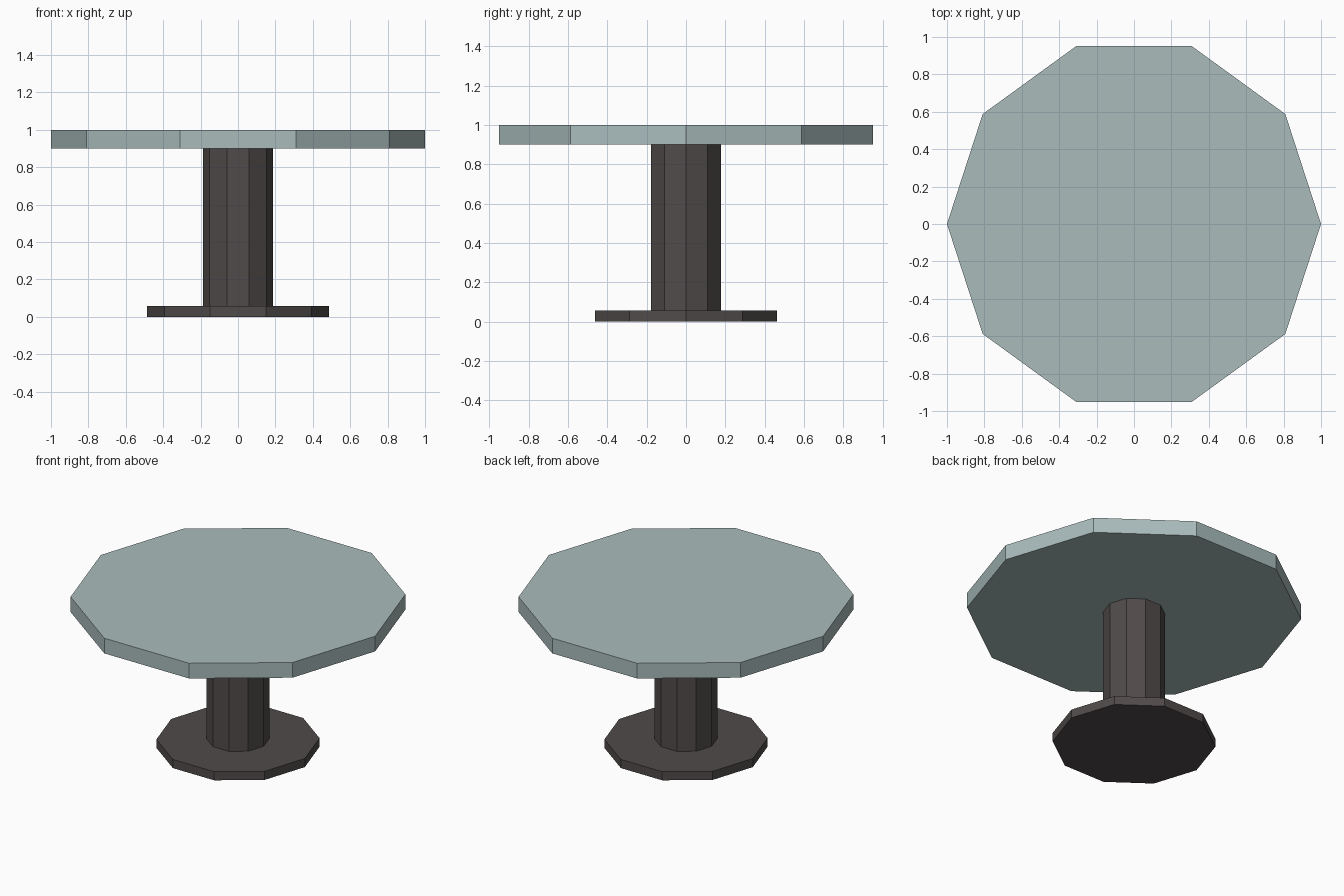
import bpy
from math import pi

if "Cube" in bpy.data.objects:
    bpy.data.objects.remove(bpy.data.objects["Cube"])


def material(name, rgb):
    m = bpy.data.materials.new(name)
    m.diffuse_color = (*rgb, 1)
    m.use_nodes = True
    m.node_tree.nodes["Principled BSDF"].inputs["Base Color"].default_value = m.diffuse_color
    return m


def decagon(name, radius, z0, z1, mat):
    # quarter turn puts a corner on the x axis
    bpy.ops.mesh.primitive_cylinder_add(vertices=10, radius=radius, depth=z1 - z0,
                                        location=(0, 0, (z0 + z1) / 2),
                                        rotation=(0, 0, pi / 2))
    ob = bpy.context.object
    ob.name = name
    ob.data.materials.append(mat)
    return ob


pale = material("pale_top", (0.40, 0.50, 0.50))
dark = material("dark_stand", (0.08, 0.07, 0.068))

# Foot plate, column and table top
decagon("base", 0.487, 0.0, 0.057, dark)
decagon("column", 0.187, 0.057, 0.9, dark)
decagon("table_top", 1.0, 0.9, 1.0, pale)
